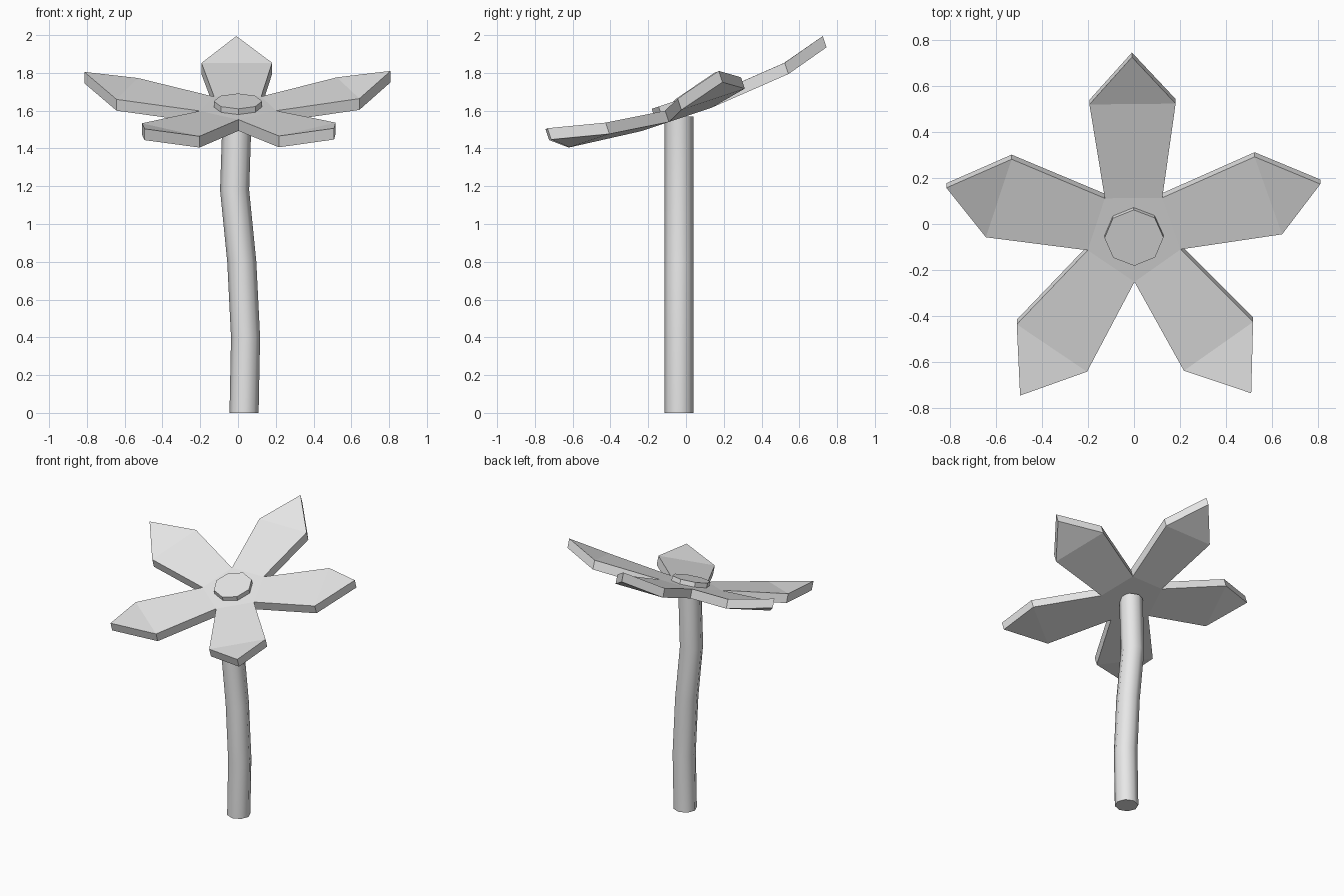
import bpy
import bmesh
from math import radians
from mathutils import Matrix, Vector

cube = bpy.data.objects.get("Cube")
if cube:
    bpy.data.objects.remove(cube, do_unlink=True)

# One plain grey for the whole flower
grey = bpy.data.materials.new("light grey")
grey.use_nodes = True
colour = (0.8, 0.8, 0.8, 1)
grey.diffuse_color = colour
grey.node_tree.nodes["Principled BSDF"].inputs["Base Color"].default_value = colour


def make_object(name, bm):
    bmesh.ops.recalc_face_normals(bm, faces=bm.faces)
    mesh = bpy.data.meshes.new(name)
    bm.to_mesh(mesh)
    bm.free()
    mesh.materials.append(grey)
    obj = bpy.data.objects.new(name, mesh)
    bpy.context.collection.objects.link(obj)
    return obj


# Head frame: tipped toward the front
head = (Matrix.Translation((0, -0.05, 1.62))
        @ Matrix.Rotation(radians(18.5), 4, 'X')
        @ Matrix.Rotation(radians(0.6), 4, 'Z'))

# Petals: one outline turned five times, cupped upward, then thickened
PETALS = 5
THICKNESS = 0.063
notch = Vector((0, 0.212, 0))
shoulder = Vector((0.187, 0.615, 0.04))
tip = Vector((0, 0.853, 0.11))


def turned(point, steps):
    return Matrix.Rotation(radians(360 / PETALS * steps), 3, 'Z') @ point


bm = bmesh.new()
notches = [bm.verts.new(turned(notch, i - 0.5)) for i in range(PETALS)]
bm.faces.new(notches)
for i in range(PETALS):
    right = bm.verts.new(turned(shoulder, i))
    left = bm.verts.new(turned(shoulder * Vector((1, 1, 1)) - Vector((2 * shoulder.x, 0, 0)), i))
    end = bm.verts.new(turned(tip, i))
    bm.faces.new((notches[i], right, left, notches[(i + 1) % PETALS]))
    bm.faces.new((right, end, left))
lower = bmesh.ops.extrude_face_region(bm, geom=bm.faces[:], use_keep_orig=True)
bmesh.ops.translate(bm, vec=(0, 0, -THICKNESS),
                    verts=[v for v in lower["geom"] if isinstance(v, bmesh.types.BMVert)])
petals = make_object("petals", bm)
petals.matrix_world = head

# Flower centre: a low eight-sided disc
bm = bmesh.new()
bmesh.ops.create_cone(bm, cap_ends=True, segments=8, radius1=0.128, radius2=0.128, depth=0.06)
centre = make_object("flower_centre", bm)
centre.matrix_world = head @ Matrix.Translation((0, 0, 0.002))

# Stem: an eight-sided ring carried up a gentle bend
path = [(0.032, 0), (0.04, 0.4), (0.02, 0.8), (-0.018, 1.18), (-0.005, 1.568)]
bm = bmesh.new()
rings = [bmesh.ops.create_circle(bm, segments=8, radius=0.077,
                                 matrix=Matrix.Translation((x, -0.037, z)))["verts"]
         for x, z in path]
for low, high in zip(rings, rings[1:]):
    for i in range(8):
        j = (i + 1) % 8
        bm.faces.new((low[i], low[j], high[j], high[i]))
bm.faces.new(rings[0])
bm.faces.new(rings[-1])
stem = make_object("stem", bm)
bpy.ops.object.select_all(action='DESELECT')
stem.select_set(True)
bpy.context.view_layer.objects.active = stem
bpy.ops.object.shade_smooth_by_angle(angle=radians(60))
